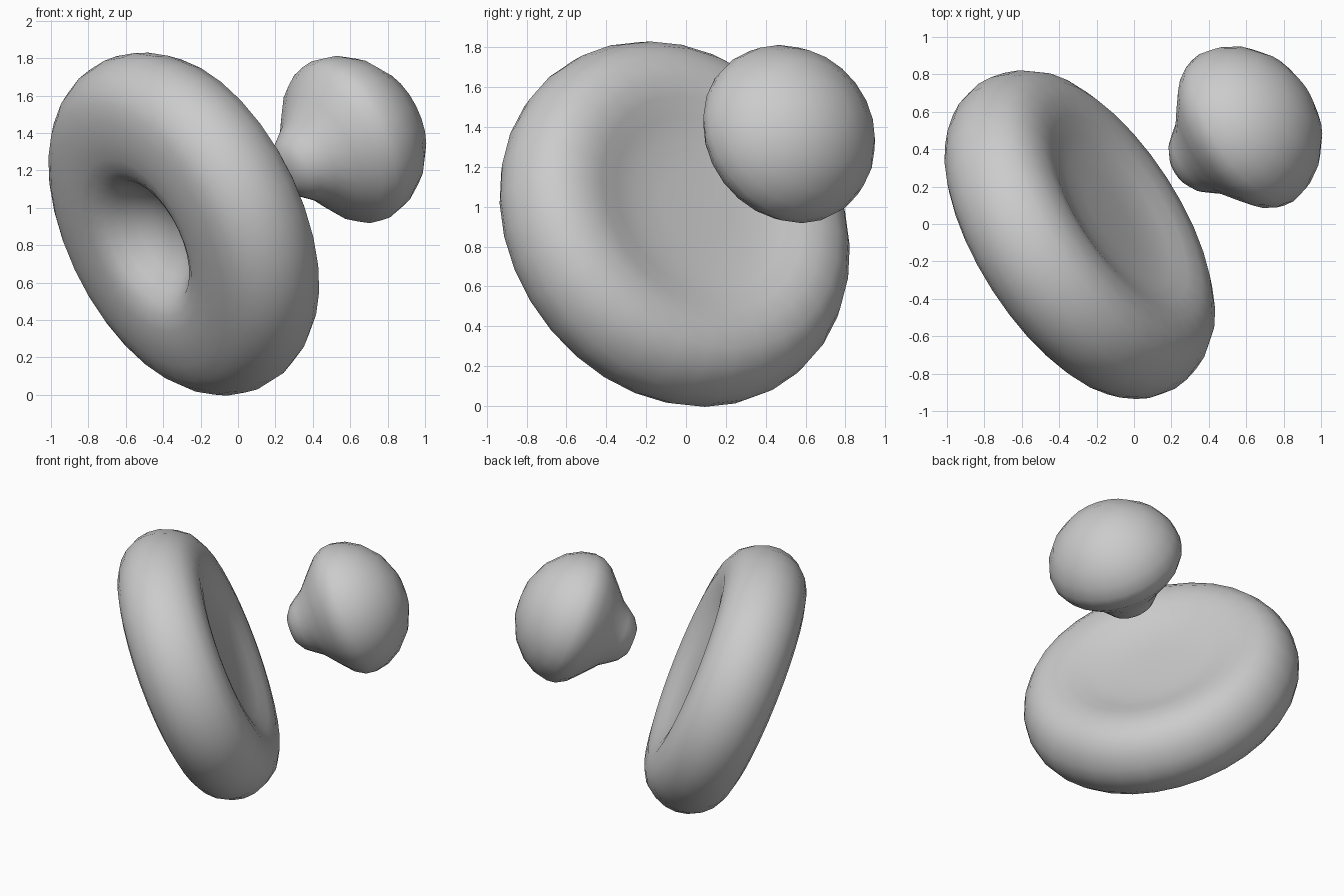
import bpy, bmesh, math
from mathutils import Vector, Matrix

if "Cube" in bpy.data.objects:
    bpy.data.objects.remove(bpy.data.objects["Cube"])

AXIS = Vector((0.775, 0.5, 0.385)).normalized()
TILT = AXIS.to_track_quat('Z', 'Y').to_matrix().to_4x4()


def lathe(name, centre, profile, sides):
    """Revolve (radius, distance along axis) points around the shared tilted axis."""
    bm = bmesh.new()
    verts = [bm.verts.new((r, 0, h)) for r, h in profile]
    edges = [bm.edges.new(pair) for pair in zip(verts, verts[1:])]
    bmesh.ops.spin(bm, geom=verts + edges, cent=(0, 0, 0), axis=(0, 0, 1),
                   angle=math.tau, steps=sides, use_duplicate=False)
    bmesh.ops.remove_doubles(bm, verts=bm.verts, dist=0.0005)
    bmesh.ops.recalc_face_normals(bm, faces=bm.faces)
    for face in bm.faces:
        face.smooth = True
    bm.transform(Matrix.Translation(centre) @ TILT)
    mesh = bpy.data.meshes.new(name)
    bm.to_mesh(mesh)
    bm.free()
    obj = bpy.data.objects.new(name, mesh)
    bpy.context.collection.objects.link(obj)
    return obj


# Rounded ring with a shallow dish in front and a deeper dimple behind
lathe("dished_ring", (-0.29, -0.055, 0.915), [
    (0, 0.20), (0.2, 0.202), (0.36, 0.213), (0.48, 0.24),
    (0.58, 0.272), (0.68, 0.29), (0.79, 0.272), (0.875, 0.222), (0.93, 0.145),
    (0.963, 0.06), (0.97, -0.02), (0.955, -0.10), (0.92, -0.17), (0.865, -0.23),
    (0.80, -0.268), (0.71, -0.293), (0.61, -0.305), (0.50, -0.305), (0.42, -0.288),
    (0.36, -0.255), (0.31, -0.20), (0.25, -0.13), (0.18, -0.075), (0.09, -0.04),
    (0, -0.03),
], 32)

# Mushroom-shaped knob floating in front of the dish on the same axis
lathe("knob", (-0.29, -0.06, 0.922), [
    (0, 0.69), (0.10, 0.70), (0.16, 0.742), (0.195, 0.79), (0.24, 0.855),
    (0.335, 0.94), (0.42, 1.02), (0.46, 1.09), (0.467, 1.15), (0.447, 1.24),
    (0.39, 1.34), (0.285, 1.44), (0.145, 1.505), (0, 1.525),
], 24)
